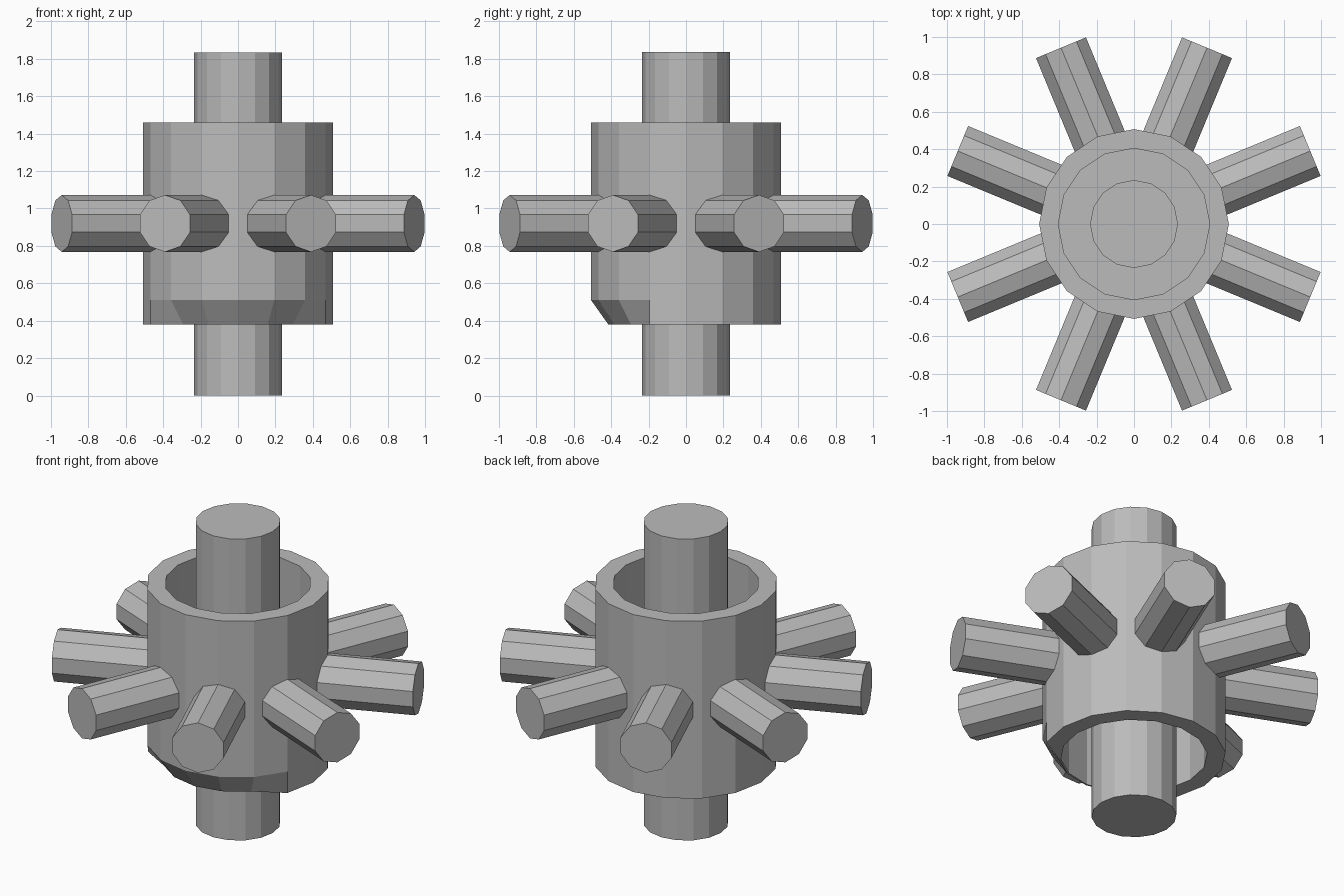
import bpy, bmesh, math
from mathutils import Matrix, Vector

cube = bpy.data.objects.get("Cube")
if cube:
    bpy.data.objects.remove(cube, do_unlink=True)

grey = bpy.data.materials.new("plain grey")
grey.use_nodes = True
colour = (0.5, 0.5, 0.5, 1)
grey.diffuse_color = colour
grey.node_tree.nodes["Principled BSDF"].inputs["Base Color"].default_value = colour


def finish(name, bm):
    bmesh.ops.recalc_face_normals(bm, faces=bm.faces)
    mesh = bpy.data.meshes.new(name)
    bm.to_mesh(mesh)
    bm.free()
    mesh.materials.append(grey)
    obj = bpy.data.objects.new(name, mesh)
    bpy.context.collection.objects.link(obj)
    return obj


def cylinder(name, radius, length, sides, matrix):
    bm = bmesh.new()
    bmesh.ops.create_cone(bm, cap_ends=True, segments=sides, radius1=radius,
                          radius2=radius, depth=length, matrix=matrix)
    return finish(name, bm)


def lathe(profile, sides):
    """Revolve a closed (radius, height) profile around z."""
    bm = bmesh.new()
    rings = []
    for i in range(sides):
        a = math.tau * i / sides
        rings.append([bm.verts.new((r * math.cos(a), r * math.sin(a), z)) for r, z in profile])
    for i in range(sides):
        here, there = rings[i], rings[(i + 1) % sides]
        for j in range(len(profile)):
            k = (j + 1) % len(profile)
            bm.faces.new((here[j], there[j], there[k], here[k]))
    return bm


MID = 0.92
BOTTOM, TOP = 0.38, 1.46
OUTER, INNER, SHAFT = 0.507, 0.405, 0.235

# Hub: hollow drum with a recess above and below a solid central web
hub = lathe([(SHAFT - 0.03, MID - 0.15), (INNER, MID - 0.15), (INNER, BOTTOM),
             (OUTER, BOTTOM), (OUTER, 0.51), (OUTER, TOP), (INNER, TOP),
             (INNER, MID + 0.15), (SHAFT - 0.03, MID + 0.15)], 16)
# Worn front lower edge: pull the outer rim in towards the bore
for v in hub.verts:
    r = math.hypot(v.co.x, v.co.y)
    if v.co.z < BOTTOM + 0.01 and r > INNER + 0.05 and v.co.y < -0.25:
        v.co.x *= (INNER + 0.01) / r
        v.co.y *= (INNER + 0.01) / r
finish("hub", hub)

# Central shaft
cylinder("shaft", SHAFT, 1.835, 16, Matrix.Translation((0, 0, 1.835 / 2)))

# Eight spokes around the hub
start, end = 0.44, 1.02
for i in range(8):
    a = math.radians(22.5 + 45 * i)
    out = Vector((math.cos(a), math.sin(a), 0))
    matrix = (Matrix.Translation(out * (start + end) / 2 + Vector((0, 0, MID)))
              @ Matrix.Rotation(a, 4, 'Z') @ Matrix.Rotation(math.pi / 2, 4, 'Y')
              @ Matrix.Rotation(math.pi / 10, 4, 'Z'))
    cylinder(f"spoke_{i + 1}", 0.152, end - start, 10, matrix)
